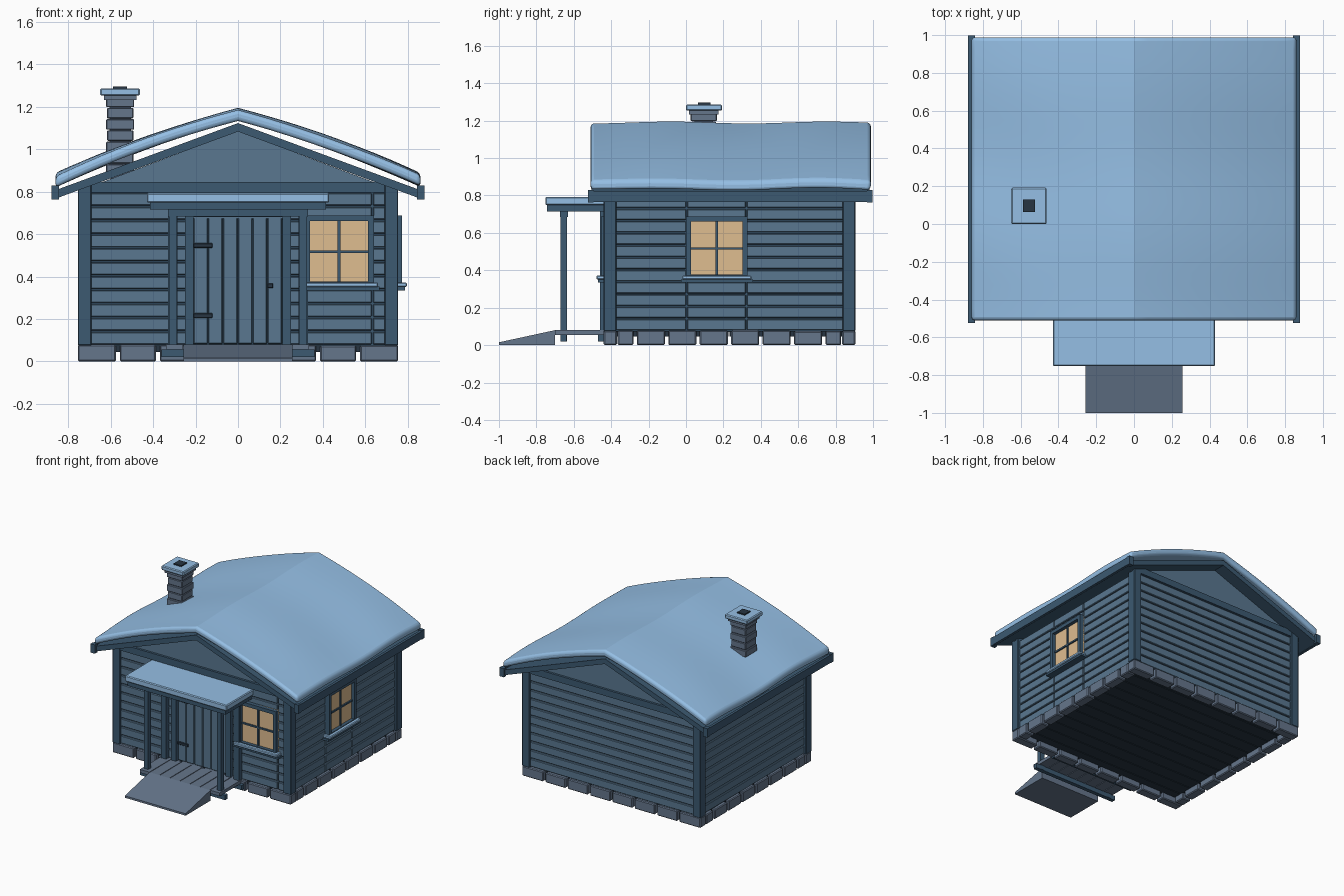
import bpy, bmesh, math, random
from mathutils import Matrix, Vector

if "Cube" in bpy.data.objects:
    bpy.data.objects.remove(bpy.data.objects["Cube"])
random.seed(4)

def mat(name, c):
    m = bpy.data.materials.new(name)
    m.diffuse_color = (*c, 1)
    m.use_nodes = True
    m.node_tree.nodes["Principled BSDF"].inputs["Base Color"].default_value = m.diffuse_color
    return m

WALL = mat("wall_wood", (0.10, 0.185, 0.28))
TRIM = mat("trim_wood", (0.045, 0.10, 0.165))
SNOW = mat("snow", (0.30, 0.52, 0.78))
STONE = mat("stone", (0.13, 0.18, 0.26))
DARK = mat("dark", (0.02, 0.035, 0.055))
GLASS = mat("window_glow", (0.74, 0.51, 0.28))

def finish(name, bm, material, bevel=0.0, smooth=False):
    bmesh.ops.recalc_face_normals(bm, faces=bm.faces)
    me = bpy.data.meshes.new(name)
    bm.to_mesh(me)
    bm.free()
    ob = bpy.data.objects.new(name, me)
    bpy.context.collection.objects.link(ob)
    me.materials.append(material)
    if bevel:
        b = ob.modifiers.new("bevel", 'BEVEL')
        b.width, b.segments, b.limit_method = bevel, (3 if smooth else 1), 'ANGLE'
        b.angle_limit = math.radians(50)
    if smooth:
        bpy.context.view_layer.objects.active = ob
        ob.select_set(True)
        bpy.ops.object.shade_smooth_by_angle(angle=math.radians(28))
        ob.select_set(False)
    return ob

# each box is (x0, x1, y0, y1, z0, z1)
def boxes(name, items, material, bevel=0.0, smooth=False):
    bm = bmesh.new()
    for x0, x1, y0, y1, z0, z1 in items:
        m = Matrix.Translation(((x0 + x1) / 2, (y0 + y1) / 2, (z0 + z1) / 2)) @ \
            Matrix.Diagonal((x1 - x0, y1 - y0, z1 - z0, 1))
        bmesh.ops.create_cube(bm, size=1, matrix=m)
    return finish(name, bm, material, bevel, smooth)

# extrude an (x, z) or (y, z) profile along the other horizontal axis
def prism(name, pts, a, b, material, axis='Y'):
    bm = bmesh.new()
    place = (lambda p, t: (p[0], t, p[1])) if axis == 'Y' else (lambda p, t: (t, p[0], p[1]))
    f = bm.faces.new([bm.verts.new(place(p, a)) for p in pts])
    r = bmesh.ops.extrude_face_region(bm, geom=[f])
    d = Vector((0, b - a, 0) if axis == 'Y' else (b - a, 0, 0))
    bmesh.ops.translate(bm, vec=d, verts=[v for v in r['geom'] if isinstance(v, bmesh.types.BMVert)])
    return finish(name, bm, material)

X, Y0, Y1 = 0.755, -0.44, 0.905     # footprint

# foundation stones around the base
stones = []
sx, sy = 2 * X / 8, (Y1 - Y0) / 8
for i in range(8):
    g, top = 0.009, 0.08 - random.random() * 0.006
    xa, xb = -X + i * sx + (g if i else 0), -X + (i + 1) * sx - (g if i < 7 else 0)
    stones += [(xa, xb, Y0, Y0 + 0.07, 0, top), (xa, xb, Y1 - 0.07, Y1, 0, top)]
    ya, yb = Y0 + i * sy + (g if i else 0.075), Y0 + (i + 1) * sy - (g if i < 7 else 0.075)
    stones += [(s - 0.035, s + 0.035, ya, yb, 0, top) for s in (-X + 0.035, X - 0.035)]
boxes("foundation_stones", stones, STONE, 0.006)

# floor planks
pw = (Y1 - Y0 - 0.06) / 12
boxes("floor_planks", [(-0.73, 0.73, Y0 + 0.03 + i * pw, Y0 + 0.03 + (i + 1) * pw - 0.006, 0.045, 0.075)
                       for i in range(12)], DARK)

# solid wall core and siding boards
boxes("wall_core", [(-0.715, 0.715, -0.40, 0.865, 0.07, 0.81)], TRIM)
rows, bh = 11, 0.72 / 11
front, back, left, right = [], [], [], []
for i in range(rows):
    z0, z1 = 0.08 + i * bh, 0.08 + (i + 1) * bh - 0.007
    mid = (z0 + z1) / 2
    hole = 0.35 < mid < 0.69
    for a, b, skip in ((-0.70, -0.24, 0), (-0.24, 0.24, mid < 0.68), (0.24, 0.318, 0),
                       (0.324, 0.63, hole), (0.636, 0.70, 0)):
        if not skip:
            front.append((a, b, -0.425, -0.39, z0, z1))
    for a, b, skip in ((-0.38, 0.0, 0), (0.006, 0.32, hole), (0.326, 0.85, 0)):
        if not skip:
            right.append((0.70, 0.738, a, b, z0, z1))
    left.append((-0.738, -0.70, -0.38, 0.85, z0, z1))
    back.append((-0.70, 0.70, 0.855, 0.89, z0, z1))
for n, b in (("front", front), ("back", back), ("left", left), ("right", right)):
    boxes(n + "_siding", b, WALL, 0.004)

# corner posts
boxes("corner_posts", [(x, x + 0.065, y, y + 0.068, 0.075, 0.835)
                       for x in (-X, X - 0.065) for y in (Y0, Y1 - 0.068)], TRIM, 0.004)

# gables with tie beams
for n, a, b in (("front", -0.42, -0.39), ("back", 0.855, 0.885)):
    prism(n + "_gable", [(-0.76, 0.80), (0.76, 0.80), (0, 1.085)], a, b, WALL)
boxes("gable_beams", [(-0.735, 0.735, -0.437, -0.39, 0.795, 0.845),
                      (-0.735, 0.735, 0.855, 0.902, 0.795, 0.845)], TRIM)

# roof deck and eave boards
prism("roof_deck", [(-0.865, 0.765), (0, 1.083), (0.865, 0.765), (0.865, 0.805), (0, 1.123),
                    (-0.865, 0.805)], -0.505, 0.98, TRIM)
eaves = []
for s in (-1, 1):
    eaves.append((s * 0.868 - 0.01, s * 0.868 + 0.01, -0.51, 0.985, 0.765, 0.825))
    eaves += [(s * 0.861 - 0.018, s * 0.861 + 0.018, y, y + 0.03, 0.762, 0.829) for y in (-0.525, 0.967)]
boxes("eave_boards", eaves, TRIM)

# thick snow blanket with a wavy surface
NX, NY = 24, 24
bm = bmesh.new()
def snow_point(i, j, low):
    x, y = -0.86 + 1.72 * i / NX, -0.51 + 1.498 * j / NY
    t = abs(x) / 0.86
    z = 1.19 - 0.225 * t - 0.085 * t * t
    wave = 0.005 * math.sin(7.5 * y + 2.2) + 0.004 * t * math.sin(5 * x + 6 * y)
    return bm.verts.new((x, y, z + wave - (0.052 if low else 0)))
top, bot = [[[snow_point(i, j, low) for j in range(NY + 1)] for i in range(NX + 1)] for low in (0, 1)]
for g in (top, bot):
    for i in range(NX):
        for j in range(NY):
            bm.faces.new((g[i][j], g[i + 1][j], g[i + 1][j + 1], g[i][j + 1]))
for i in range(NX):
    for j in (0, NY):
        bm.faces.new((top[i][j], top[i + 1][j], bot[i + 1][j], bot[i][j]))
for j in range(NY):
    for i in (0, NX):
        bm.faces.new((top[i][j], top[i][j + 1], bot[i][j + 1], bot[i][j]))
finish("roof_snow", bm, SNOW, 0.018, True)

# chimney
bricks = []
for k in range(7):
    w = 0.066 - (0.004 if k % 2 else 0)
    bricks.append((-0.555 - w, -0.555 + w, 0.095 - w - 0.004, 0.095 + w + 0.004, 0.88 + k * 0.053, 0.93 + k * 0.053))
bricks.append((-0.605, -0.505, 0.045, 0.145, 0.86, 1.24))
boxes("chimney_bricks", bricks, STONE, 0.004)
boxes("chimney_slab", [(-0.632, -0.478, 0.015, 0.175, 1.233, 1.257)], STONE)
boxes("chimney_snow", [(-0.65, -0.462, 0.0, 0.192, 1.253, 1.287)], SNOW, 0.006)
boxes("chimney_flue", [(-0.588, -0.524, 0.063, 0.13, 1.27, 1.296)], DARK)

# door, frame and fittings
boxes("door_planks", [(-0.21 + k * 0.07, -0.143 + k * 0.07, -0.425, -0.39, 0.082, 0.68) for k in range(6)], WALL, 0.004)
boxes("door_frame", [(-0.25, -0.21, -0.45, -0.39, 0.08, 0.72), (0.21, 0.25, -0.45, -0.39, 0.08, 0.72),
                     (-0.25, 0.25, -0.45, -0.39, 0.68, 0.72)], TRIM)
boxes("door_iron", [(-0.21, -0.12, -0.432, -0.42, z, z + 0.022) for z in (0.535, 0.205)] +
      [(0.138, 0.165, -0.45, -0.42, 0.345, 0.368)], DARK, 0.003)

# porch
boxes("porch_posts", [(x - 0.017, x + 0.017, -0.67, -0.636, 0.02, 0.72) for x in (-0.308, 0.308)] +
      [(x - 0.021, x + 0.021, -0.674, -0.632, 0.685, 0.72) for x in (-0.308, 0.308)], TRIM)
boxes("porch_beam", [(-0.33, 0.33, -0.67, -0.636, 0.682, 0.718)] +
      [(x - 0.022, x + 0.022, -0.46, -0.42, 0.02, 0.72) for x in (-0.308, 0.308)], TRIM)
boxes("canopy_board", [(-0.415, 0.415, -0.742, -0.42, 0.715, 0.75)], TRIM)
boxes("canopy_snow", [(-0.43, 0.43, -0.752, -0.425, 0.748, 0.793)], SNOW, 0.006)
boxes("porch_deck", [(-0.34 + k * 0.085, -0.26 + k * 0.085, -0.70, -0.43, 0.055, 0.08) for k in range(8)], STONE)
boxes("porch_joists", [(-0.36, 0.36, y, y + 0.03, 0.02, 0.056) for y in (-0.67, -0.47)], TRIM)
prism("ramp", [(-1, 0), (-0.7, 0), (-0.7, 0.08), (-1, 0.015)], -0.257, 0.257, STONE, 'X')

# windows: u runs along the wall, d is distance outward from the wall plane
def window(side, u0, u1, place):
    z0, z1, t, c = 0.365, 0.688, 0.027, (u0 + u1) / 2
    put = lambda items: [place(*i) for i in items]
    boxes(side + "_window_glass", put([(u0, u1, -0.03, 0.004, z0, z1)]), GLASS)
    boxes(side + "_window_frame", put([
        (u0, u0 + t, -0.02, 0.03, z0, z1), (u1 - t, u1, -0.02, 0.03, z0, z1),
        (u0, u1, -0.02, 0.03, z1 - t, z1), (u0, u1, -0.02, 0.03, z0, z0 + 0.012),
        (c - 0.006, c + 0.006, 0, 0.014, z0, z1), (u0, u1, 0, 0.014, 0.51, 0.522)]), TRIM)
    boxes(side + "_window_sill", put([(u0 - 0.028, u1 + 0.028, -0.02, 0.045, 0.335, 0.352)]), TRIM)
    boxes(side + "_sill_snow", put([(u0 - 0.02, u1 + 0.02, -0.01, 0.054, 0.35, 0.372)]), SNOW, 0.005)

window("front", 0.312, 0.64, lambda a, b, d0, d1, z0, z1: (a, b, -0.425 - d1, -0.425 - d0, z0, z1))
window("right", 0.0, 0.33, lambda a, b, d0, d1, z0, z1: (0.742 + d0, 0.742 + d1, a, b, z0, z1))
